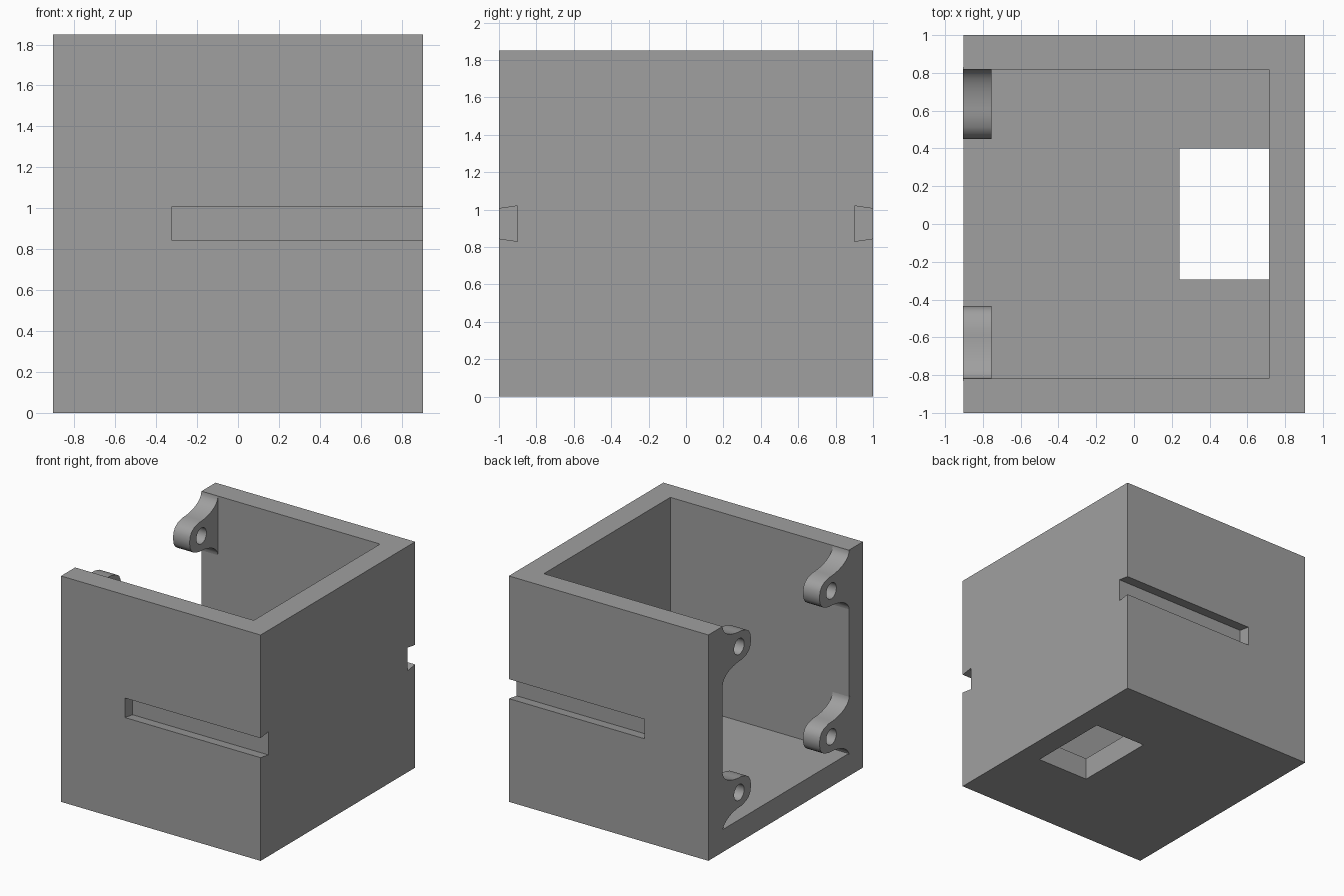
import bpy, bmesh, math

if "Cube" in bpy.data.objects:
    bpy.data.objects.remove(bpy.data.objects["Cube"])

grey = bpy.data.materials.new("plain grey")
grey.diffuse_color = (0.35, 0.35, 0.35, 1)
grey.use_nodes = True
grey.node_tree.nodes["Principled BSDF"].inputs["Base Color"].default_value = grey.diffuse_color


def prism(name, pts, axis, lo, hi):
    """Extrude a 2D outline along x (pts are y,z) or z (pts are x,y)."""
    bm = bmesh.new()
    place = (lambda p, d: (d, p[0], p[1])) if axis == "x" else (lambda p, d: (p[0], p[1], d))
    ends = [[bm.verts.new(place(p, d)) for p in pts] for d in (lo, hi)]
    bm.faces.new(ends[0])
    bm.faces.new(ends[1])
    n = len(pts)
    for i in range(n):
        j = (i + 1) % n
        bm.faces.new((ends[0][i], ends[0][j], ends[1][j], ends[1][i]))
    bmesh.ops.recalc_face_normals(bm, faces=bm.faces)
    mesh = bpy.data.meshes.new(name)
    bm.to_mesh(mesh)
    bm.free()
    obj = bpy.data.objects.new(name, mesh)
    bpy.context.collection.objects.link(obj)
    mesh.materials.append(grey)
    return obj


def rect(x0, x1, y0, y1):
    return [(x0, y0), (x1, y0), (x1, y1), (x0, y1)]


def cut(obj, cutter):
    cutter.hide_render = True
    mod = obj.modifiers.new("cut", "BOOLEAN")
    mod.operation = "DIFFERENCE"
    mod.solver = "EXACT"
    mod.object = cutter
    bpy.context.view_layer.objects.active = obj
    bpy.ops.object.modifier_apply(modifier=mod.name)
    bpy.data.objects.remove(cutter, do_unlink=True)


# Housing: box open at the top and the left
housing = prism("housing", rect(-0.903, 0.905, -1, 1), "z", 0, 1.85)
cut(housing, prism("cavity", rect(-1.2, 0.715, -0.818, 0.818), "z", 0.185, 2.2))

# Floor opening
cut(housing, prism("floor_opening", rect(0.24, 0.715, -0.295, 0.40), "z", -0.2, 0.3))

# Dovetail grooves on the front and back walls
for s in (-1, 1):
    groove = [(s * 1.1, 0.860), (s * 0.9, 0.830), (s * 0.9, 1.020), (s * 1.1, 0.990)]
    cut(housing, prism("groove", groove, "x", -0.325, 1.2))

# Screw ears: round tip flaring into the wall with concave fillets
for side, s, shift in (("back", 1, 0.0), ("front", -1, -0.017)):
    for level, z0 in (("lower", 0.41), ("upper", 1.605)):
        tip = 0.573 + shift
        flare = 0.818 - tip
        half = [(tip - 0.122, 0.0), (tip - 0.115, 0.045), (tip - 0.095, 0.08),
                (tip - 0.06, 0.103)]
        for i in range(11):
            a = math.pi / 2 * i / 10
            half.append((tip + flare * math.sin(a), 0.24 - 0.12 * math.cos(a)))
        half.append((0.83, 0.24))
        outline = half + [(y, -z) for y, z in reversed(half[1:])]
        ear = prism(f"{side}_{level}_ear", [(s * y, z0 + z) for y, z in outline],
                    "x", -0.905, -0.755)
        hole = [(s * (0.605 + shift) + 0.065 * math.cos(math.tau * i / 32),
                 z0 + 0.065 * math.sin(math.tau * i / 32)) for i in range(32)]
        cut(ear, prism("hole", hole, "x", -1.1, -0.6))
        bpy.ops.object.select_all(action="DESELECT")
        ear.select_set(True)
        bpy.context.view_layer.objects.active = ear
        bpy.ops.object.shade_smooth_by_angle(angle=math.radians(28))
